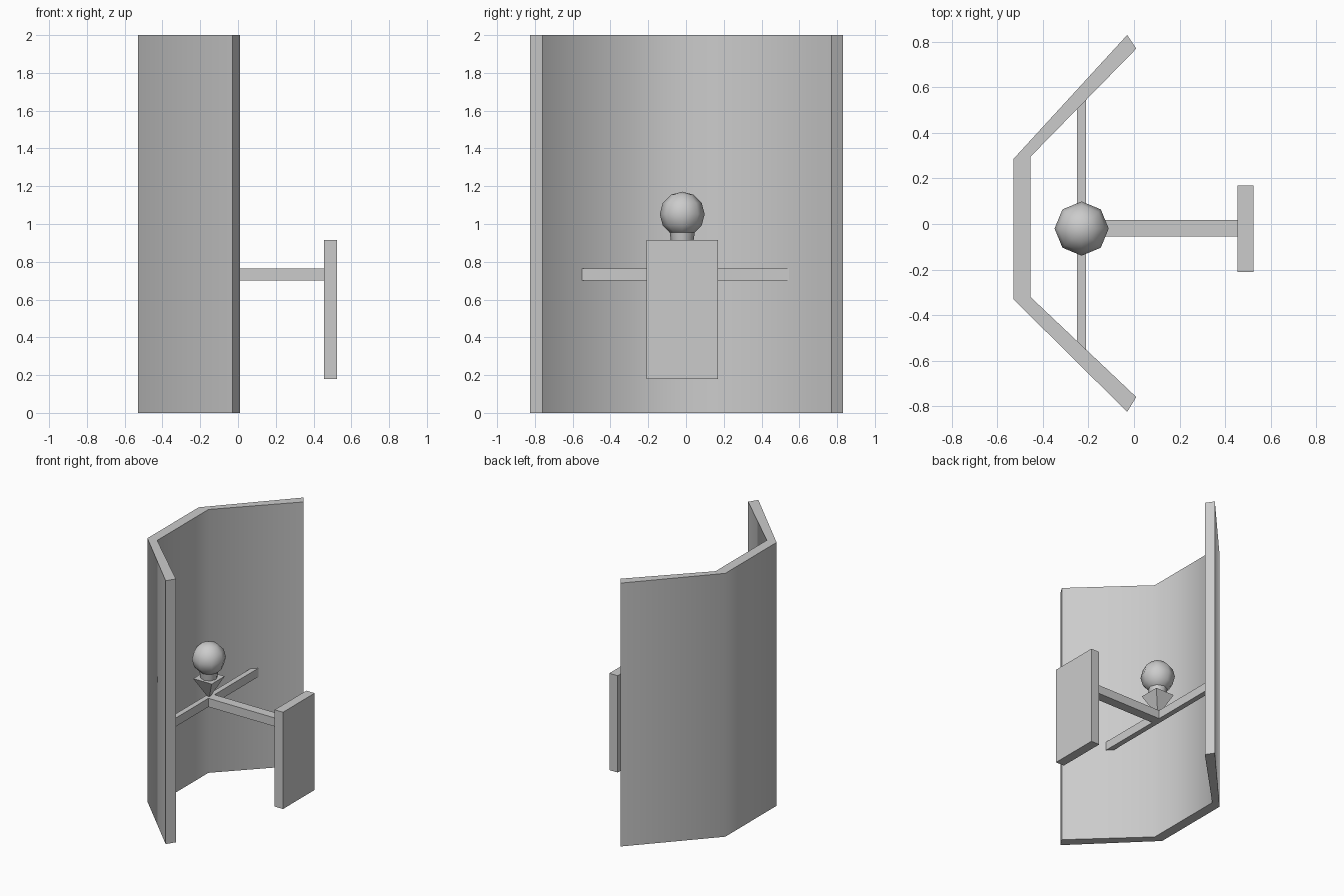
import bpy, bmesh
from math import radians

if "Cube" in bpy.data.objects:
    bpy.data.objects.remove(bpy.data.objects["Cube"], do_unlink=True)

GREY = (0.6, 0.6, 0.6, 1)
mat = bpy.data.materials.new("plain grey")
mat.use_nodes = True
mat.diffuse_color = GREY
mat.node_tree.nodes["Principled BSDF"].inputs["Base Color"].default_value = GREY


def finish(name, bm, smooth=None):
    bmesh.ops.recalc_face_normals(bm, faces=bm.faces)
    mesh = bpy.data.meshes.new(name)
    bm.to_mesh(mesh)
    bm.free()
    mesh.materials.append(mat)
    ob = bpy.data.objects.new(name, mesh)
    bpy.context.collection.objects.link(ob)
    if smooth:
        bpy.ops.object.select_all(action='DESELECT')
        ob.select_set(True)
        bpy.context.view_layer.objects.active = ob
        bpy.ops.object.shade_smooth_by_angle(angle=radians(smooth))
    return ob


def box(name, x, y, z):
    bm = bmesh.new()
    bmesh.ops.create_cube(bm, size=1)
    for v in bm.verts:
        v.co = [r[0] if c < 0 else r[1] for c, r in zip(v.co, (x, y, z))]
    return finish(name, bm)


def cone(name, sides, r_low, r_high, z_low, z_high, turn=0, smooth=None):
    bm = bmesh.new()
    bmesh.ops.create_cone(bm, cap_ends=True, segments=sides, radius1=r_low,
                          radius2=r_high, depth=z_high - z_low)
    ob = finish(name, bm, smooth)
    ob.location = (CX, CY, (z_low + z_high) / 2)
    ob.rotation_euler.z = radians(turn)
    return ob


CX, CY = -0.23, -0.02   # axis of the knob

# Three-sided folding wall: outer and inner plan lines, extruded upward
outer = [(-0.03, -0.825), (-0.53, -0.33), (-0.53, 0.285), (-0.03, 0.83)]
inner = [(0.01, -0.76), (-0.455, -0.32), (-0.455, 0.295), (0.01, 0.77)]
bm = bmesh.new()
rows = [[bm.verts.new((x, y, z)) for x, y in line]
        for line, z in ((outer, 0), (inner, 0), (inner, 2), (outer, 2))]
for a, b in zip(rows, rows[1:] + rows[:1]):
    for i in range(3):
        bm.faces.new((a[i], a[i + 1], b[i + 1], b[i]))
for end in (0, 3):
    bm.faces.new([row[end] for row in rows])
finish("wall", bm, smooth=60)

# Bars and the front plate
box("cross_bar", (-0.25, -0.21), (-0.605, 0.56), (0.70, 0.765))
box("front_arm", (-0.23, 0.47), (-0.055, 0.018), (0.70, 0.765))
box("front_plate", (0.455, 0.525), (-0.21, 0.17), (0.18, 0.915))

# Knob on a neck, standing on an upturned pyramid
cone("knob_base", 4, 0.0, 0.11, 0.745, 0.905, turn=45)
cone("knob_neck", 8, 0.057, 0.073, 0.89, 1.0, smooth=50)
bm = bmesh.new()
bmesh.ops.create_uvsphere(bm, u_segments=8, v_segments=6, radius=0.119)
knob = finish("knob", bm, smooth=60)
knob.location = (CX, CY, 1.052)
